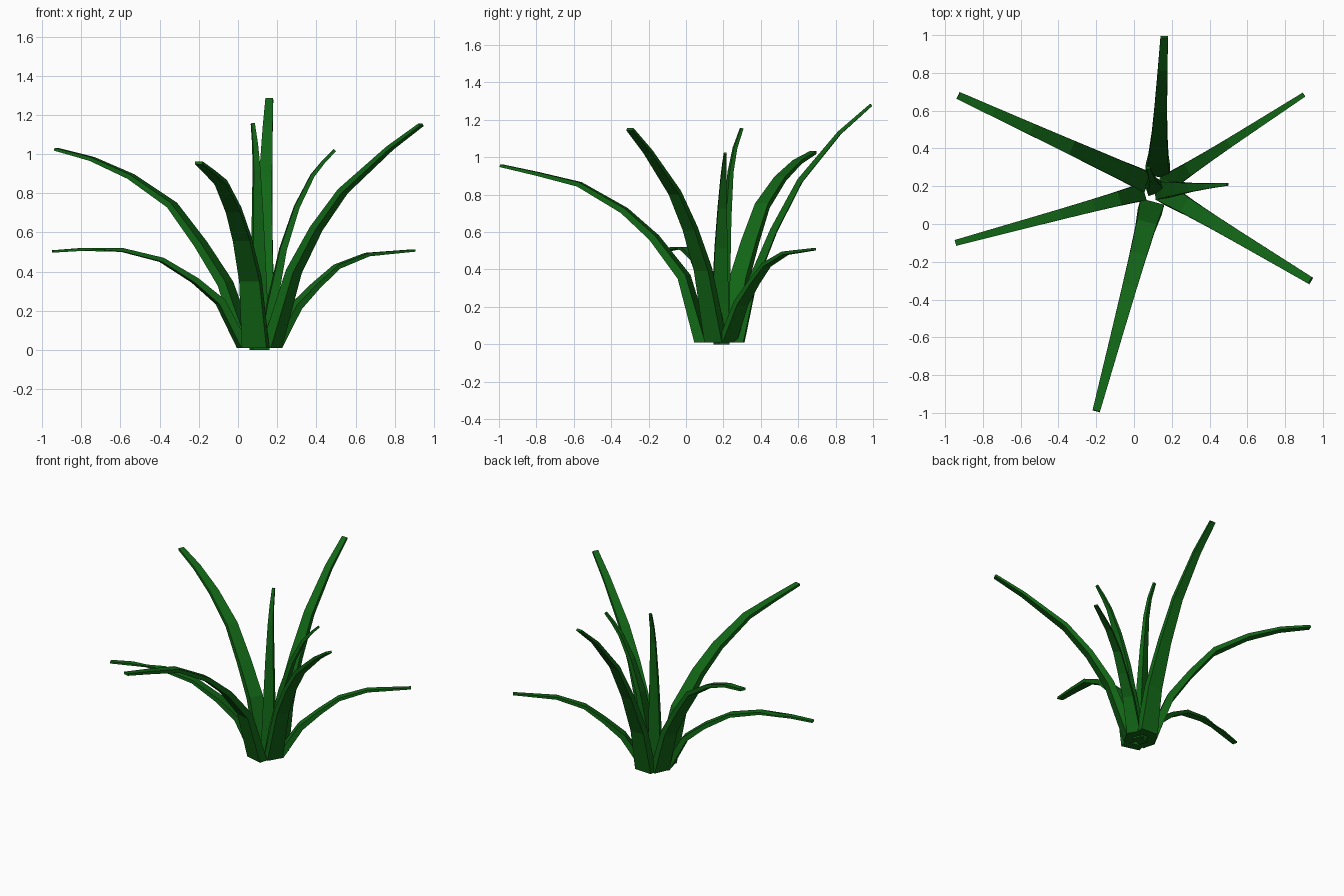
import bpy, bmesh
from mathutils import Vector

green = bpy.data.materials.new("leaf green")
green.diffuse_color = (0.006, 0.135, 0.008, 1)


def leaf(name, base, tip, profile, widths, thick=(0.06, 0.035, 0.015)):
    """Arching box-section blade; profile = (fraction from base to tip, height)."""
    base, tip = Vector((*base, 0)), Vector((*tip, 0))
    out = (tip - base).normalized()
    side = Vector((-out.y, out.x, 0))
    pts = [base.lerp(tip, t) + Vector((0, 0, z)) for t, z in profile]
    # arc length drives the taper
    dist = [0]
    for a, b in zip(pts, pts[1:]):
        dist.append(dist[-1] + (b - a).length)

    def taper(v, s):
        a, m, b = v
        return a + (m - a) * s / 0.45 if s < 0.45 else m + (b - m) * (s - 0.45) / 0.55

    bm = bmesh.new()
    rings = []
    for i, p in enumerate(pts):
        tan = (pts[min(i + 1, len(pts) - 1)] - pts[max(i - 1, 0)]).normalized()
        up = -out if i == 0 else side.cross(tan).normalized()
        if i and up.dot(out) > 0:
            up = -up
        s = dist[i] / dist[-1]
        w, h = taper(widths, s) / 2, taper(thick, s) / 2
        rings.append([bm.verts.new(p + side * a * w + up * b * h)
                      for a, b in ((-1, -1), (1, -1), (1, 1), (-1, 1))])
    for r, q in zip(rings, rings[1:]):
        for k in range(4):
            bm.faces.new((r[k], r[(k + 1) % 4], q[(k + 1) % 4], q[k]))
    bm.faces.new(rings[0])
    bm.faces.new(rings[-1])
    bmesh.ops.recalc_face_normals(bm, faces=bm.faces)
    me = bpy.data.meshes.new(name)
    bm.to_mesh(me)
    bm.free()
    me.materials.append(green)
    bpy.context.collection.objects.link(bpy.data.objects.new(name, me))


def along(a, b, pts):
    """Turn (coordinate, height) points into (fraction, height)."""
    return [((c - a) / (b - a), z) for c, z in pts]


# tall leaves
leaf("back_leaf", (0.125, 0.28), (0.16, 0.99),
     along(0.28, 0.99, [(0.28, 0.01), (0.35, 0.32), (0.47, 0.61), (0.61, 0.875), (0.82, 1.13), (0.99, 1.28)]),
     (0.13, 0.08, 0.04))
leaf("front_leaf", (0.09, 0.09), (-0.2, -0.99),
     along(0.09, -0.99, [(0.09, 0.01), (-0.01, 0.36), (-0.17, 0.57), (-0.33, 0.715), (-0.57, 0.855), (-0.79, 0.91), (-0.99, 0.955)]),
     (0.13, 0.085, 0.04))
leaf("back_left_leaf", (0.05, 0.23), (-0.93, 0.68),
     along(0.05, -0.93, [(0.05, 0.01), (-0.065, 0.34), (-0.19, 0.54), (-0.337, 0.74), (-0.546, 0.885), (-0.745, 0.975), (-0.93, 1.025)]),
     (0.11, 0.085, 0.04))
leaf("front_right_leaf", (0.17, 0.16), (0.935, -0.30),
     along(0.17, 0.935, [(0.17, 0.01), (0.285, 0.40), (0.40, 0.62), (0.535, 0.81), (0.775, 1.03), (0.935, 1.15)]),
     (0.11, 0.075, 0.04))

# low drooping leaves
leaf("low_left_leaf", (0.03, 0.165), (-0.945, -0.10),
     along(0.03, -0.945, [(0.03, 0.01), (-0.09, 0.245), (-0.22, 0.355), (-0.39, 0.46), (-0.59, 0.51), (-0.80, 0.513), (-0.945, 0.503)]),
     (0.09, 0.06, 0.032), (0.05, 0.024, 0.012))
leaf("low_right_leaf", (0.18, 0.22), (0.90, 0.685),
     along(0.18, 0.90, [(0.18, 0.01), (0.295, 0.22), (0.40, 0.33), (0.505, 0.425), (0.66, 0.487), (0.90, 0.508)]),
     (0.09, 0.055, 0.025), (0.05, 0.024, 0.012))

# upright inner leaves
leaf("inner_right_leaf", (0.14, 0.18), (0.495, 0.21),
     along(0.14, 0.495, [(0.14, 0.01), (0.17, 0.22), (0.23, 0.515), (0.30, 0.73), (0.38, 0.89), (0.44, 0.965), (0.495, 1.02)]),
     (0.10, 0.07, 0.015))
leaf("inner_upright_leaf", (0.11, 0.19), (0.075, 0.30),
     along(0.19, 0.30, [(0.19, 0.0), (0.205, 0.35), (0.22, 0.67), (0.238, 0.92), (0.262, 1.05), (0.298, 1.155)]),
     (0.09, 0.065, 0.018))
